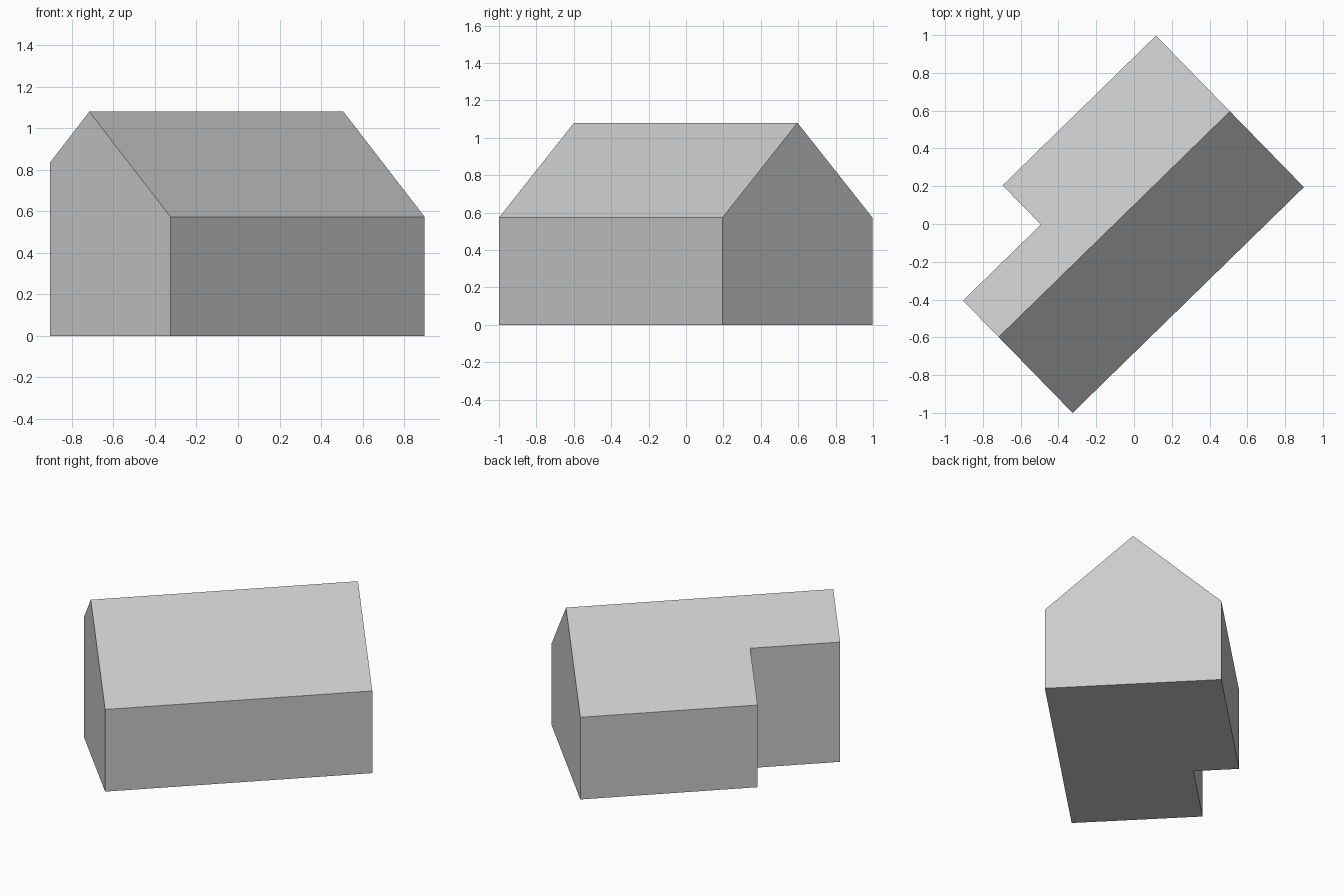
import bpy, bmesh, math
from mathutils import Matrix

default_cube = bpy.data.objects.get("Cube")
if default_cube:
    bpy.data.objects.remove(default_cube, do_unlink=True)

# Dimensions in the building's own axes: x along the ridge, y across it
LENGTH, WIDTH = 1.711, 1.121
NOTCH_LENGTH, NOTCH_Y = 0.576, 0.831
EAVE, RIDGE = 0.573, 1.08
MIDDLE = WIDTH / 2

# Plain grey
grey = bpy.data.materials.new("plain grey")
grey.use_nodes = True
colour = (0.6, 0.6, 0.6, 1)
grey.diffuse_color = colour
grey.node_tree.nodes["Principled BSDF"].inputs["Base Color"].default_value = colour


def roof_height(y):
    return RIDGE - (RIDGE - EAVE) * abs(y - MIDDLE) / MIDDLE


# L-shaped footprint, its wall tops and the two ridge ends
footprint = [(0, 0), (LENGTH, 0), (LENGTH, WIDTH), (NOTCH_LENGTH, WIDTH),
             (NOTCH_LENGTH, NOTCH_Y), (0, NOTCH_Y)]
bm = bmesh.new()
base = [bm.verts.new((x, y, 0)) for x, y in footprint]
top = [bm.verts.new((x, y, roof_height(y))) for x, y in footprint]
ridge_start = bm.verts.new((0, MIDDLE, RIDGE))
ridge_end = bm.verts.new((LENGTH, MIDDLE, RIDGE))

# Walls, with a gable point on both end walls
gable_points = {1: [ridge_end], 5: [ridge_start]}
for i in range(6):
    j = (i + 1) % 6
    bm.faces.new([base[i], base[j], top[j]] + gable_points.get(i, []) + [top[i]])

# Floor and the two roof slopes
bm.faces.new(base[::-1])
bm.faces.new([top[0], top[1], ridge_end, ridge_start])
bm.faces.new([ridge_start, ridge_end] + top[2:])

# Turn the building and set it about the origin
bm.transform(Matrix.Translation((-0.325, -1, 0)) @ Matrix.Rotation(math.radians(44.3), 4, 'Z'))
bmesh.ops.recalc_face_normals(bm, faces=bm.faces)

mesh = bpy.data.meshes.new("house")
bm.to_mesh(mesh)
bm.free()
mesh.materials.append(grey)
house = bpy.data.objects.new("house", mesh)
bpy.context.collection.objects.link(house)
